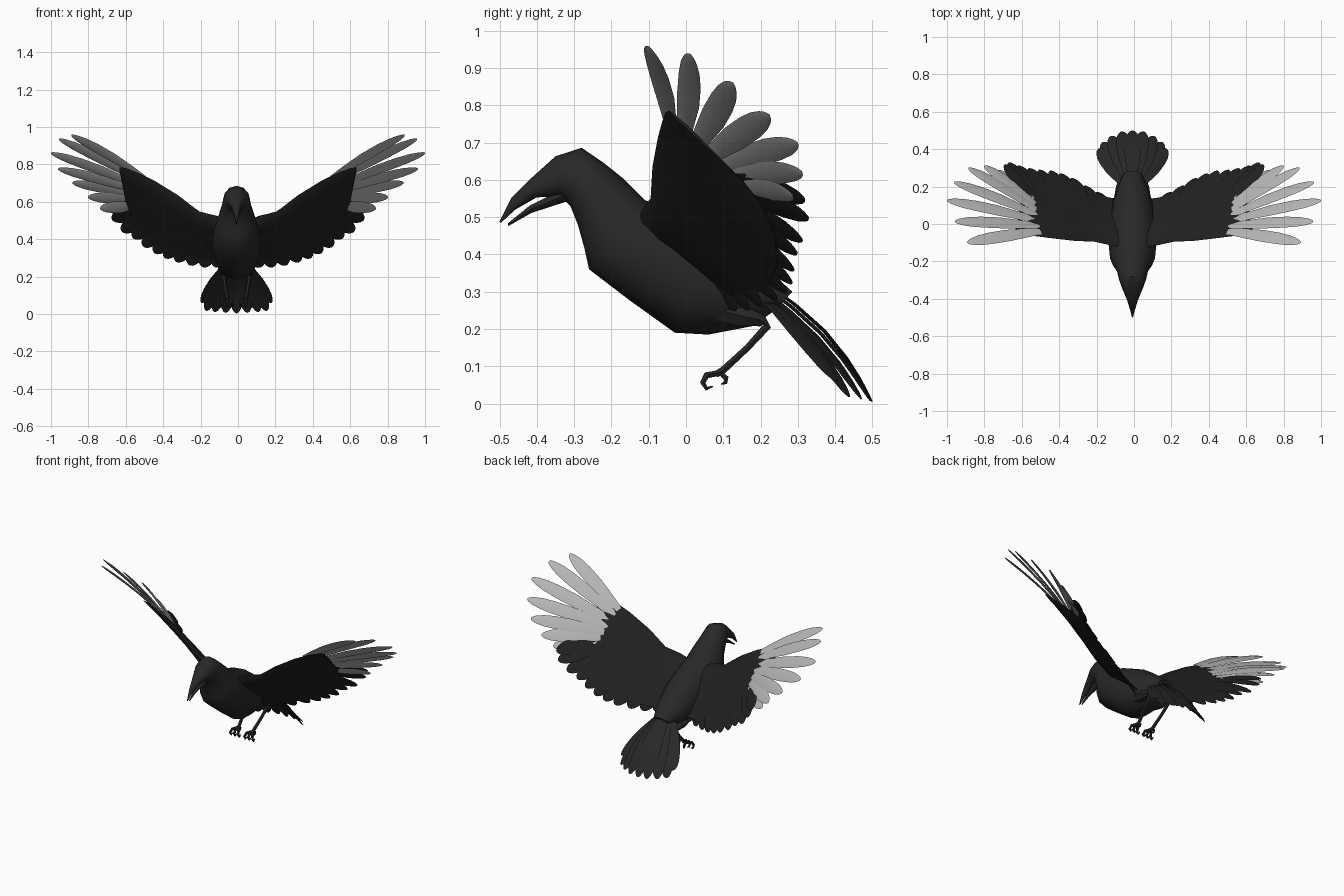
import bpy, bmesh, math
from mathutils import Vector as V

if "Cube" in bpy.data.objects:
    bpy.data.objects.remove(bpy.data.objects["Cube"])

CX = -0.008  # the body sits a touch left of the wing centre


def material(name, c):
    m = bpy.data.materials.new(name)
    m.diffuse_color = (c, c, c, 1)
    m.use_nodes = True
    m.node_tree.nodes["Principled BSDF"].inputs["Base Color"].default_value = m.diffuse_color
    return m


BODY = material("charcoal body", 0.021)
WING = material("black wing", 0.015)
GREY = material("pale grey feather", 0.46)


def loft(name, strips, mat, angle=50):
    """Skin each list of rings into a closed tube; all tubes form one object."""
    bm = bmesh.new()
    for rings in strips:
        rows = [[bm.verts.new(p) for p in r] for r in rings]
        n = len(rows[0])
        for a, b in zip(rows, rows[1:]):
            for i in range(n):
                j = (i + 1) % n
                bm.faces.new((a[i], a[j], b[j], b[i]))
        bm.faces.new(rows[0])
        bm.faces.new(rows[-1])
    bmesh.ops.recalc_face_normals(bm, faces=bm.faces)
    me = bpy.data.meshes.new(name)
    bm.to_mesh(me)
    bm.free()
    me.materials.append(mat)
    ob = bpy.data.objects.new(name, me)
    bpy.context.collection.objects.link(ob)
    bpy.ops.object.select_all(action='DESELECT')
    ob.select_set(True)
    bpy.context.view_layer.objects.active = ob
    bpy.ops.object.shade_smooth_by_angle(angle=math.radians(angle))
    return ob


def oval_rings(sections, n=12):
    """Sections are (top y, top z, bottom y, bottom z, half width)."""
    rings = []
    for ty, tz, by, bz, w in sections:
        c = V((CX, (ty + by) / 2, (tz + bz) / 2))
        h = V((0, (ty - by) / 2, (tz - bz) / 2))
        rings.append([c + h * math.cos(a) + V((w * math.sin(a), 0, 0))
                      for a in (2 * math.pi * k / n for k in range(n))])
    return rings


def tube(path, n=6):
    """Path points are (x, y, z, radius)."""
    pts = [V(p[:3]) for p in path]
    rings = []
    for i, p in enumerate(pts):
        d = (pts[min(i + 1, len(pts) - 1)] - pts[max(i - 1, 0)]).normalized()
        u = (V((1, 0, 0)) - d * d.x).normalized()
        v = d.cross(u)
        r = path[i][3]
        rings.append([p + r * (u * math.cos(a) + v * math.sin(a))
                      for a in (2 * math.pi * k / n for k in range(n))])
    return rings


def feather(base, tip, normal, half, bow=0.0, thick=0.005):
    base, tip = V(base), V(tip)
    d = tip - base
    w = V(normal).cross(d).normalized()
    up = d.cross(w).normalized()
    rings = []
    for t, k in ((0, .5), (.2, .75), (.45, 1), (.68, 1), (.83, .86), (.93, .6), (.98, .35), (1, .12)):
        c = base + d * t + up * bow * math.sin(math.pi * t)
        h = thick * min(1, k + .2)
        rings.append([c - w * half * k, c + up * h, c + w * half * k, c - up * h])
    return rings


def mirrored(rings, s, dx=0):
    return [[V((p.x * s + dx, p.y, p.z)) for p in r] for r in rings]


# Body, head and upper beak in one skin
loft("body", [oval_rings([
    (-.500, .488, -.497, .484, .003), (-.468, .552, -.458, .520, .012),
    (-.420, .600, -.400, .553, .028), (-.350, .663, -.335, .555, .056),
    (-.280, .686, -.310, .530, .073), (-.220, .645, -.290, .480, .082),
    (-.170, .605, -.272, .415, .100), (-.110, .545, -.260, .360, .120),
    (-.020, .515, -.150, .276, .130), (.080, .465, -.030, .190, .125),
    (.170, .400, .060, .185, .108), (.230, .350, .180, .208, .078),
    (.285, .300, .245, .255, .050)])], BODY)

# Lower beak, slightly open
loft("lower_beak", [oval_rings([
    (-.478, .483, -.476, .476, .003), (-.420, .530, -.415, .511, .012),
    (-.320, .580, -.310, .545, .030)], 8)], BODY)

# Tail fan
tail_tips = [(0, .499, .005), (.058, .494, .008), (.115, .470, .012),
             (.160, .437, .018), (.182, .402, .060)]
tail = []
for i, (x, y, z) in enumerate(tail_tips):
    for s in ((1, -1) if i else (1,)):
        f = feather((.010 * i, .225 - .004 * i, .315 - .008 * i), (x, y, z),
                    (.12 * i, .78, .6), .042, .03 - .006 * i)
        tail.append(mirrored(f, s, CX))
loft("tail", tail, BODY)

# Wing stations: leading edge, trailing edge, thickness
stations = [
    ((.04, -.130, .490), (.07, .130, .270), .040),
    ((.12, -.115, .525), (.14, .140, .275), .038),
    ((.21, -.095, .550), (.23, .175, .285), .032),
    ((.32, -.090, .635), (.33, .220, .315), .026),
    ((.45, -.075, .715), (.45, .245, .370), .022),
    ((.55, -.062, .762), (.54, .240, .450), .018),
    ((.60, -.056, .780), (.575, .20, .535), .014),
    ((.635, -.045, .785), (.60, .15, .60), .006),
]
wing_normal = V((-.40, .60, .62)).normalized()
arm = []
for lead, trail, th in stations:
    a, c = V(lead), V(trail) - V(lead)
    arm.append([a + c * u + wing_normal * th * h for u, h in
                ((0, 0), (.06, .6), (.25, 1), (.6, .6), (1, .1),
                 (1, -.1), (.6, -.25), (.25, -.6), (.06, -.5))])

# Black trailing feathers
trail_tips = [(.12, .135, .250), (.19, .170, .252), (.26, .205, .262), (.33, .245, .280),
              (.39, .270, .300), (.445, .285, .325), (.505, .290, .360), (.56, .298, .405),
              (.62, .312, .440), (.67, .328, .500), (.69, .318, .550)]
secondaries = []
for i, tip in enumerate(trail_tips):
    t = i / (len(trail_tips) - 1)
    base = V((.10, .02, .385)).lerp(V((.53, .09, .60)), t)
    secondaries.append(feather(base, tip, wing_normal, .046, .008))

# Pale grey finger feathers
finger_tips = [(.890, -.100, .957), (.957, .012, .936), (1.0, .125, .860), (.962, .222, .775),
               (.885, .298, .700), (.800, .310, .622), (.735, .285, .560)]
primaries = []
for i, tip in enumerate(finger_tips):
    t = i / (len(finger_tips) - 1)
    base = V((.50, -.040, .728)).lerp(V((.535, .135, .575)), t)
    primaries.append(feather(base, tip, wing_normal, .038, .010, .006))

for side, s in (("right", 1), ("left", -1)):
    loft(side + "_wing", [mirrored(arm, s)], WING)
    loft(side + "_trailing_feathers", [mirrored(f, s) for f in secondaries], WING)
    loft(side + "_finger_feathers", [mirrored(f, s) for f in primaries], GREY)

    # Leg with thigh, shank and curled toes
    leg = [tube([(.060, .09, .250, .035), (.065, .15, .235, .032), (.070, .205, .222, .018),
                 (.070, .218, .208, .012), (.062, .165, .150, .010), (.052, .100, .090, .011),
                 (.050, .080, .078, .010)])]
    for dx in (-.022, 0, .022):
        leg.append(tube([(.050, .088, .082, .009), (.050 + dx, .055, .076, .009),
                         (.050 + dx * 1.3, .045, .056, .008), (.050 + dx * 1.3, .055, .040, .006),
                         (.050 + dx * 1.2, .072, .046, .002)]))
    leg.append(tube([(.052, .090, .084, .008), (.052, .108, .068, .008),
                     (.052, .106, .056, .006), (.052, .094, .052, .002)]))
    loft(side + "_leg", [mirrored(r, s, CX) for r in leg], BODY)
